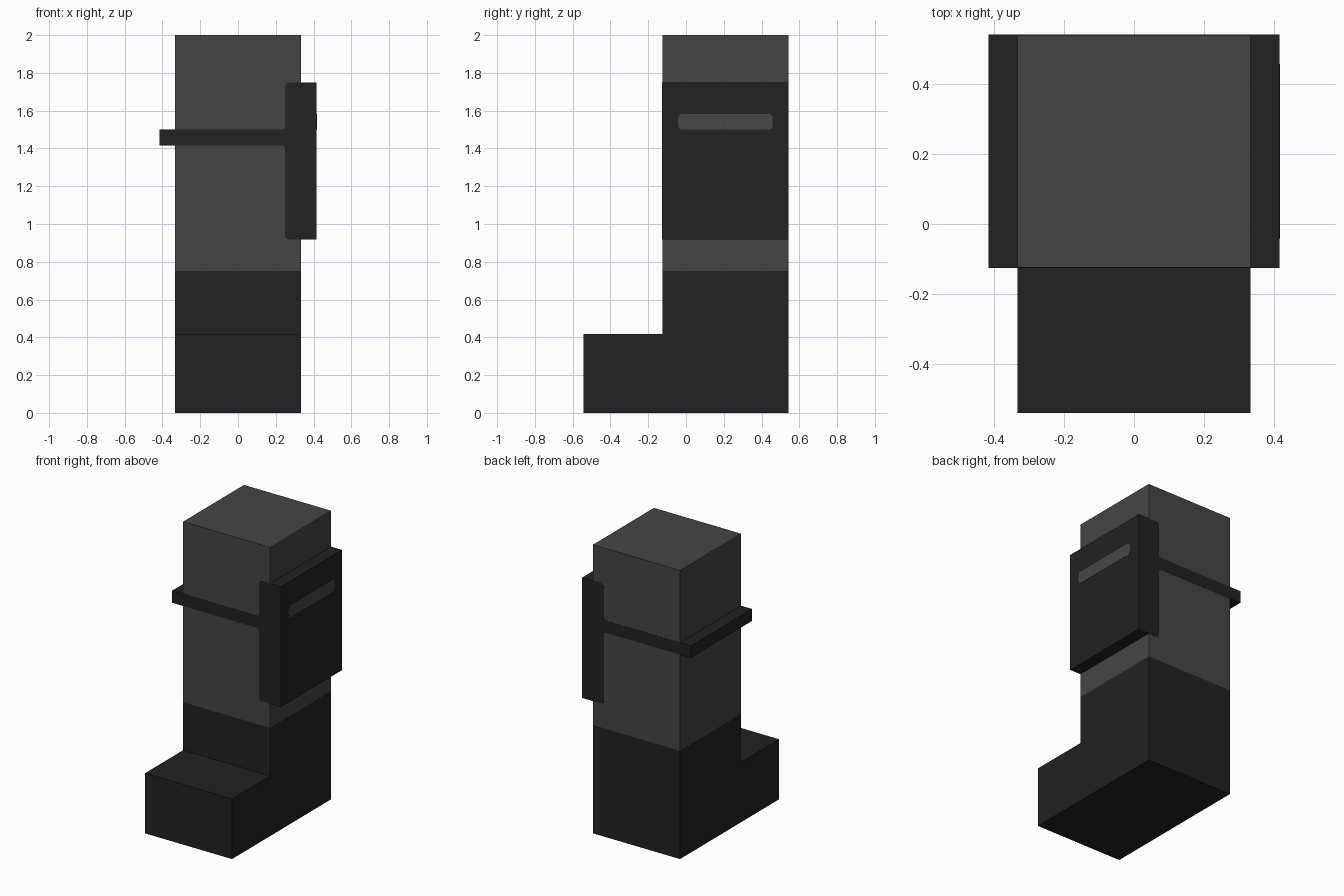
import bpy, bmesh
from mathutils import Vector

if "Cube" in bpy.data.objects:
    bpy.data.objects.remove(bpy.data.objects["Cube"])

U = 1 / 24  # model is laid out on a 1/24 unit grid


def material(name, value):
    m = bpy.data.materials.new(name)
    m.diffuse_color = (value, value, value, 1)
    m.use_nodes = True
    m.node_tree.nodes["Principled BSDF"].inputs["Base Color"].default_value = m.diffuse_color
    return m


trouser_grey = material("trouser_grey", 0.060)
boot_black = material("boot_black", 0.016)
slot_grey = material("slot_grey", 0.065)


def rounded(points):
    """Turn (a, z, radius) corners into a 2D outline with small fillets."""
    out = []
    for i, (a, z, r) in enumerate(points):
        c = Vector((a, z))
        if r == 0:
            out.append(c)
            continue
        p = c + (Vector(points[i - 1][:2]) - c).normalized() * r
        q = c + (Vector(points[(i + 1) % len(points)][:2]) - c).normalized() * r
        for k in range(5):
            t = k / 4
            out.append(p * (1 - t) ** 2 + c * 2 * t * (1 - t) + q * t ** 2)
    return out


def prism(name, points, axis, lo, hi, mat):
    """Extrude an outline along x (outline is y,z) or y (outline is x,z)."""
    bm = bmesh.new()
    place = (lambda p: (lo, p[0], p[1])) if axis == "x" else (lambda p: (p[0], lo, p[1]))
    face = bm.faces.new([bm.verts.new(place(p)) for p in rounded(points)])
    ext = bmesh.ops.extrude_face_region(bm, geom=[face], use_keep_orig=True)
    verts = [g for g in ext["geom"] if isinstance(g, bmesh.types.BMVert)]
    move = Vector((hi - lo, 0, 0)) if axis == "x" else Vector((0, hi - lo, 0))
    bmesh.ops.translate(bm, verts=verts, vec=move)
    bmesh.ops.recalc_face_normals(bm, faces=bm.faces)
    mesh = bpy.data.meshes.new(name)
    bm.to_mesh(mesh)
    bm.free()
    mesh.materials.append(mat)
    ob = bpy.data.objects.new(name, mesh)
    bpy.context.collection.objects.link(ob)
    return ob


front, back, toe = -3 * U, 13 * U, -13 * U
half, outer = 8 * U, 10 * U

# Upper leg
prism("trouser_leg", [(front, 18 * U, 0), (back, 18 * U, 0), (back, 2, 0), (front, 2, 0)],
      "x", -half, half, trouser_grey)

# Boot with projecting foot
prism("boot", [(toe, 0, 0), (back, 0, 0), (back, 18 * U, 0), (front, 18 * U, 0),
               (front, 10 * U, 0), (toe, 10 * U, 0)], "x", -half, half, boot_black)

# Strap and side holster, barely proud of the front and back of the leg
R = 0.025
prism("strap_and_holster",
      [(-outer, 34 * U, 0), (6 * U, 34 * U, R), (6 * U, 22 * U, R), (outer, 22 * U, 0),
       (outer, 42 * U, 0), (6 * U, 42 * U, R), (6 * U, 36 * U, R), (-outer, 36 * U, 0)],
      "y", front - 0.0015, back + 0.0015, boot_black)

# Light slot on the holster side
prism("holster_slot", [(-U, 36 * U, R), (11 * U, 36 * U, R), (11 * U, 38 * U, R), (-U, 38 * U, R)],
      "x", outer - 0.002, outer + 0.0015, slot_grey)
